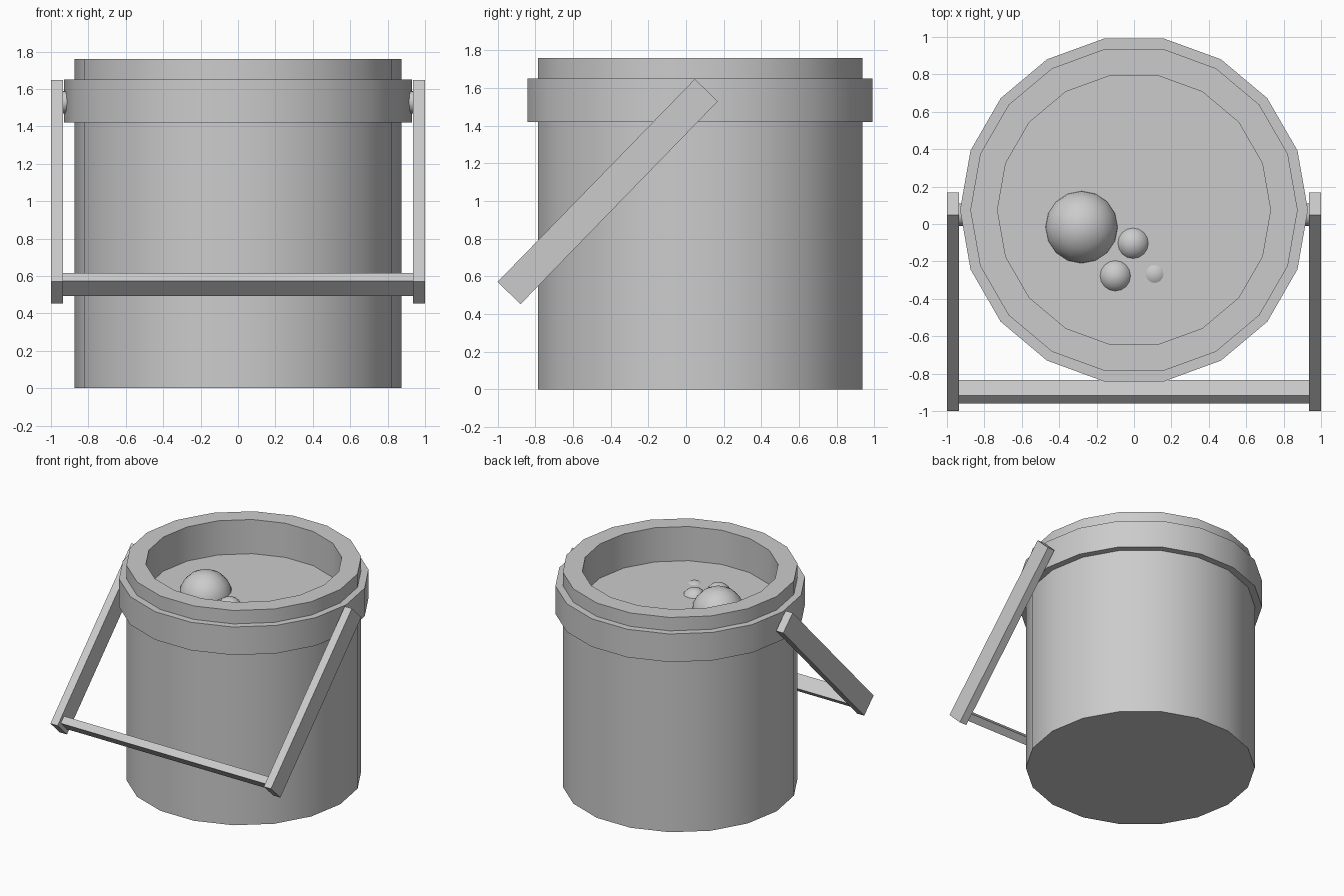
import bpy, bmesh
from math import cos, sin, tau, radians
from mathutils import Vector, Matrix

if "Cube" in bpy.data.objects:
    bpy.data.objects.remove(bpy.data.objects["Cube"])

CY = 0.075        # bucket centre along y
SIDES = 18


def finish(name, bm, smooth=False):
    bmesh.ops.recalc_face_normals(bm, faces=bm.faces)
    me = bpy.data.meshes.new(name)
    bm.to_mesh(me)
    bm.free()
    ob = bpy.data.objects.new(name, me)
    bpy.context.collection.objects.link(ob)
    if smooth:
        bpy.ops.object.select_all(action='DESELECT')
        ob.select_set(True)
        bpy.context.view_layer.objects.active = ob
        bpy.ops.object.shade_smooth_by_angle(angle=radians(30))
    return ob


def lathe(name, profile, closed):
    """Revolve (radius, z) points; open profiles get flat end caps."""
    bm = bmesh.new()
    rings = [[bm.verts.new((r * cos(tau * i / SIDES), CY + r * sin(tau * i / SIDES), z))
              for i in range(SIDES)] for r, z in profile]
    pairs = list(zip(rings, rings[1:]))
    if closed:
        pairs.append((rings[-1], rings[0]))
    else:
        bm.faces.new(rings[0])
        bm.faces.new(rings[-1])
    for a, b in pairs:
        for i in range(SIDES):
            j = (i + 1) % SIDES
            bm.faces.new((a[i], a[j], b[j], b[i]))
    return finish(name, bm, True)


def box(name, size, matrix):
    bm = bmesh.new()
    bmesh.ops.create_cube(bm, size=1, matrix=matrix @ Matrix.Diagonal((*size, 1)))
    return finish(name, bm)


# Bucket filled almost to the top, and the raised band around it
lathe("bucket", [(0.875, 0), (0.875, 1.76), (0.73, 1.76), (0.73, 1.48)], False)
lathe("rim_band", [(0.93, 1.42), (0.93, 1.65), (0.80, 1.65), (0.80, 1.42)], True)

# Swinging handle: two tilted arms joined by a crossbar
tilt = Matrix.Translation((0, -0.416, 1.05)) @ Matrix.Rotation(radians(-44.2), 4, 'X')
for side, s in (("left", -1), ("right", 1)):
    box(f"handle_arm_{side}", (0.065, 0.17, 1.503),
        tilt @ Matrix.Translation((s * 0.9675, 0, 0)))
    # Pivot pin between the band and the arm
    bm = bmesh.new()
    bmesh.ops.create_cone(bm, cap_ends=True, segments=16, radius1=0.06, radius2=0.06,
                          depth=0.06, matrix=Matrix.Translation((s * 0.91, 0.05, 1.53))
                          @ Matrix.Rotation(radians(90), 4, 'Y'))
    finish(f"pivot_pin_{side}", bm, True)
box("handle_crossbar", (1.88, 0.115, 0.06), tilt @ Matrix.Translation((0, 0, -0.69)))

# Bubbles poking through the surface
bubbles = [(0.20, -0.28, -0.017, 1.435), (0.094, -0.005, -0.103, 1.435),
           (0.094, -0.10, -0.277, 1.435), (0.094, 0.11, -0.267, 1.40)]
for n, (r, x, y, z) in enumerate(bubbles, 1):
    bm = bmesh.new()
    bmesh.ops.create_uvsphere(bm, u_segments=16, v_segments=10, radius=r,
                              matrix=Matrix.Translation((x, y, z)))
    ob = finish(f"bubble_{n}", bm)
    ob.data.shade_smooth()
